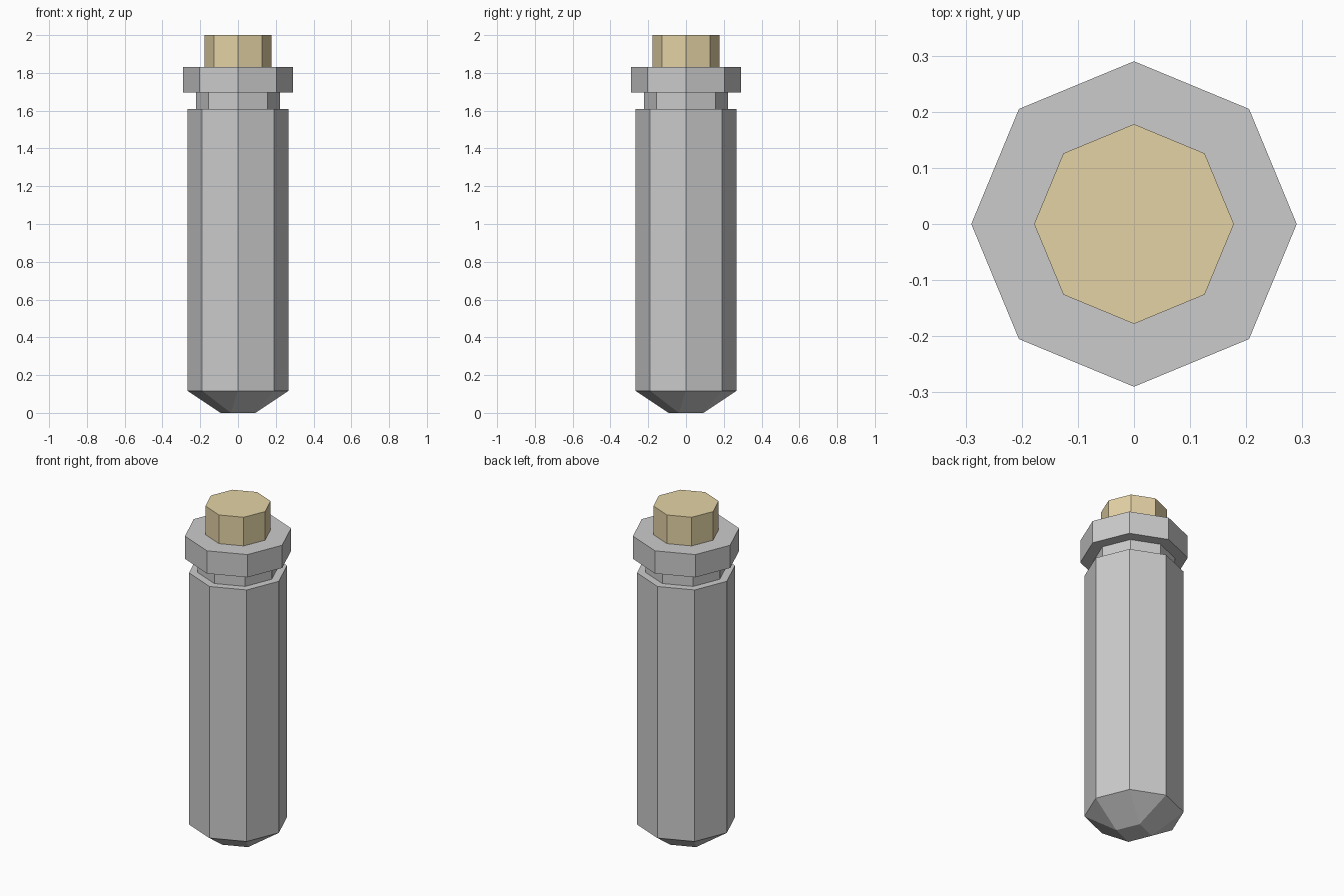
import bpy
import bmesh
from math import cos, sin, pi

if "Cube" in bpy.data.objects:
    bpy.data.objects.remove(bpy.data.objects["Cube"])

SIDES = 8


def add_ring(bm, radius, z, count=SIDES, turn=0.0):
    return [bm.verts.new((radius * cos(2 * pi * i / count + turn),
                          radius * sin(2 * pi * i / count + turn), z))
            for i in range(count)]


def lathe(bm, profile):
    """Stack octagonal rings, bridge them, and return the rings."""
    rings = [add_ring(bm, r, z) for r, z in profile]
    for low, high in zip(rings, rings[1:]):
        for i in range(SIDES):
            j = (i + 1) % SIDES
            bm.faces.new((low[i], low[j], high[j], high[i]))
    bm.faces.new(rings[-1])
    return rings


def finish(bm, name, color=None):
    bmesh.ops.recalc_face_normals(bm, faces=bm.faces[:])
    mesh = bpy.data.meshes.new(name)
    bm.to_mesh(mesh)
    bm.free()
    obj = bpy.data.objects.new(name, mesh)
    bpy.context.collection.objects.link(obj)
    if color:
        mat = bpy.data.materials.new(name + "_material")
        mat.diffuse_color = color
        mat.use_nodes = True
        mat.node_tree.nodes["Principled BSDF"].inputs["Base Color"].default_value = mat.diffuse_color
        mesh.materials.append(mat)
    return obj


# Casing: long body, narrow groove and wider collar
bm = bmesh.new()
body = lathe(bm, [(0.268, 0.117), (0.268, 1.61), (0.222, 1.61),
                  (0.222, 1.695), (0.29, 1.695), (0.29, 1.83)])[0]

# Blunt nose: the octagon tapers to a small square turned by half a side
tip = add_ring(bm, 0.1, 0.0, 4, -pi / 8)
for k in range(4):
    nxt = tip[(k + 1) % 4]
    a, b, c = body[2 * k - 1], body[2 * k], body[2 * k + 1]
    bm.faces.new((a, tip[k], b))
    bm.faces.new((b, tip[k], nxt, c))
bm.faces.new(tip)
finish(bm, "casing")

# Brass-coloured end plug
bm = bmesh.new()
plug = lathe(bm, [(0.178, 1.82), (0.178, 2.0)])
bm.faces.new(plug[0])
finish(bm, "end_plug", (0.78, 0.65, 0.38, 1.0))
